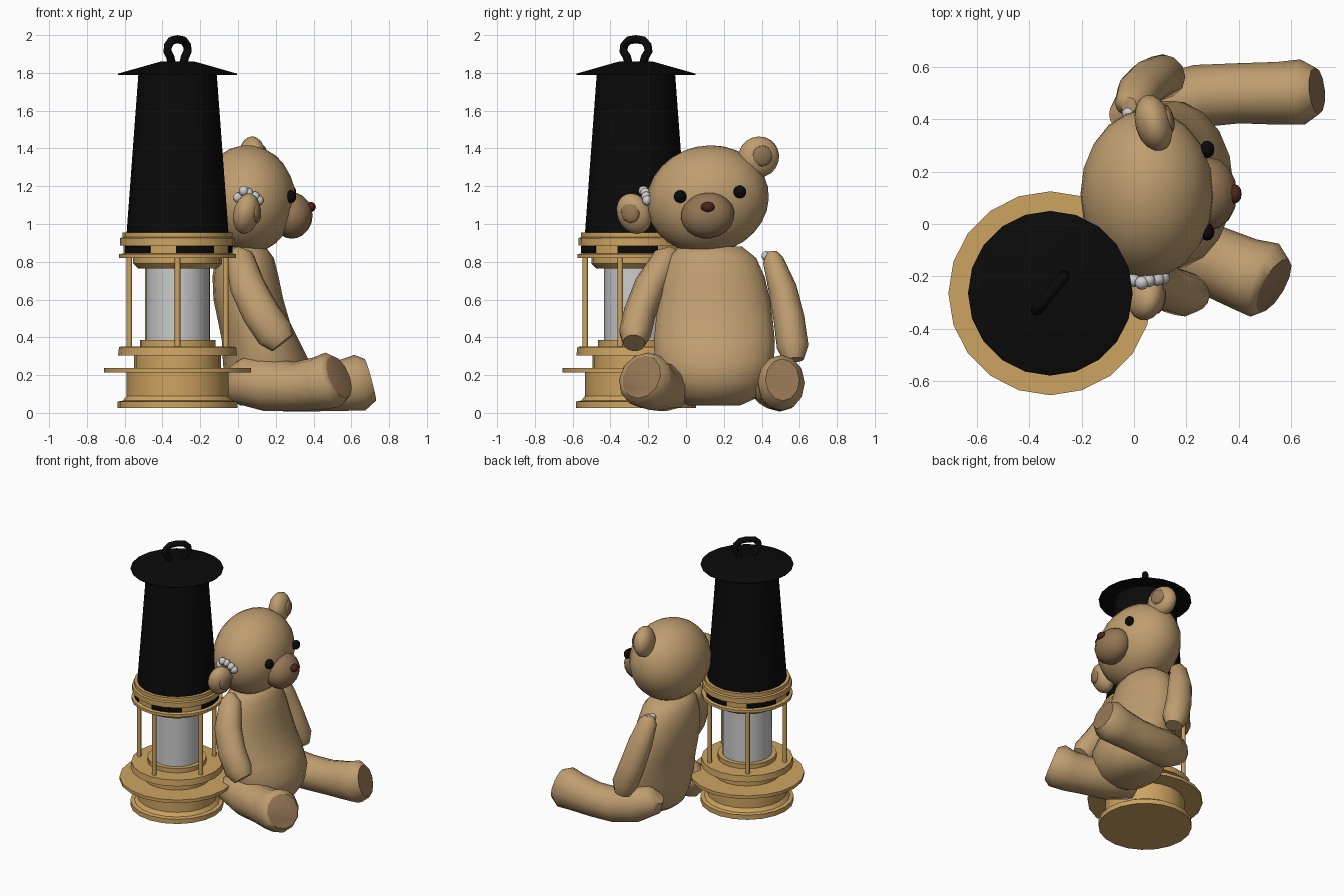
import bpy, bmesh
from math import pi, sin, cos, radians
from mathutils import Vector, Matrix

if "Cube" in bpy.data.objects:
    bpy.data.objects.remove(bpy.data.objects["Cube"])

def material(name, r, g, b):
    m = bpy.data.materials.new(name)
    m.diffuse_color = (r, g, b, 1)
    m.use_nodes = True
    m.node_tree.nodes["Principled BSDF"].inputs["Base Color"].default_value = m.diffuse_color
    return m

FUR = material("fur", .52, .34, .16)
BRASS = material("brass", .61, .37, .12)
BLACK = material("black", .003, .003, .003)
PAD = material("pad", .30, .18, .09)
NOSE = material("nose", .08, .017, .01)

def finish(bm, name, mats, angle=35):
    bmesh.ops.recalc_face_normals(bm, faces=bm.faces[:])
    me = bpy.data.meshes.new(name)
    bm.to_mesh(me)
    bm.free()
    ob = bpy.data.objects.new(name, me)
    bpy.context.collection.objects.link(ob)
    for m in mats:
        if m:
            me.materials.append(m)
    bpy.ops.object.select_all(action='DESELECT')
    ob.select_set(True)
    bpy.context.view_layer.objects.active = ob
    bpy.ops.object.shade_smooth_by_angle(angle=radians(angle))
    return ob

def skin(name, rings, mats, angle=35, end_pad=False):
    """Join rings of points into a capped tube."""
    bm = bmesh.new()
    loops = [[bm.verts.new(p) for p in ring] for ring in rings]
    n = len(loops[0])
    for a, b in zip(loops, loops[1:]):
        for i in range(n):
            j = (i + 1) % n
            bm.faces.new((a[i], a[j], b[j], b[i]))
    bm.faces.new(loops[0])
    cap = bm.faces.new(loops[-1])
    if end_pad:
        cap.material_index = 1
    return finish(bm, name, mats, angle)

LX, LY = -.32, -.265

def lathe(name, profile, mat, n=20):
    rings = [[(LX + r * cos(2 * pi * i / n), LY + r * sin(2 * pi * i / n), z)
              for i in range(n)] for r, z in profile]
    return skin(name, rings, [mat], 30)

def limb(name, pts, up, mats, end_pad=False, n=12):
    """Tube along points (x, y, z, side radius, up radius)."""
    P = [Vector(p[:3]) for p in pts]
    rings = []
    for k, p in enumerate(pts):
        t = (P[min(k + 1, len(P) - 1)] - P[max(k - 1, 0)]).normalized()
        s = Vector(up).cross(t).normalized()
        u = t.cross(s)
        rings.append([P[k] + s * p[3] * cos(2 * pi * i / n) + u * p[4] * sin(2 * pi * i / n)
                      for i in range(n)])
    return skin(name, rings, mats, 50, end_pad)

def ball(name, c, r, mat, rot=(0, 0, 0), n=16, m=10):
    bm = bmesh.new()
    M = Matrix.Translation(c)
    for a, ax in zip(reversed(rot), 'ZYX'):
        M = M @ Matrix.Rotation(radians(a), 4, ax)
    M = M @ Matrix.Diagonal((*r, 1))
    bmesh.ops.create_uvsphere(bm, u_segments=n, v_segments=m, radius=1, matrix=M)
    return finish(bm, name, [mat], 60)

# lantern base, glass, upper collar, chimney, lid
lathe("lantern_base", [(.317, .025), (.317, .06), (.29, .065), (.27, .09), (.27, .215),
                       (.39, .215), (.39, .238), (.23, .238), (.23, .305), (.315, .305),
                       (.31, .35), (.2, .352), (.2, .385), (.1, .385)], BRASS)
lathe("lantern_glass", [(.168, .37), (.168, .78)], None)
lathe("lantern_collar", [(.15, .765), (.21, .765), (.235, .79), (.235, .82), (.31, .82),
                         (.31, .84), (.285, .845), (.285, .885), (.305, .887),
                         (.305, .925), (.292, .93), (.292, .955), (.1, .955)], BRASS)
lathe("lantern_chimney", [(.27, .95), (.207, 1.80)], BLACK)
lathe("lantern_lid", [(.2, 1.79), (.315, 1.79), (.315, 1.796), (.09, 1.86), (.01, 1.861)], BLACK)

# five posts with five dark air slots between them
for k in range(5):
    a = -pi / 2 + k * 2 * pi / 5
    px, py = LX + .268 * cos(a), LY + .268 * sin(a)
    limb("lantern_post", [(px, py, .34, .015, .015), (px, py, .83, .015, .015)],
         (1, 0, 0), [BRASS], n=8)
    bm = bmesh.new()
    cols = []
    for i in range(7):
        b = a + radians(-1.5 + 43 * i / 6)
        cols.append([bm.verts.new((LX + r * cos(b), LY + r * sin(b), z))
                     for r, z in ((.28, .846), (.29, .846), (.29, .884), (.28, .884))])
    for c, d in zip(cols, cols[1:]):
        for i in range(4):
            bm.faces.new((c[i], d[i], d[(i + 1) % 4], c[(i + 1) % 4]))
    bm.faces.new(cols[0])
    bm.faces.new(cols[-1])
    finish(bm, "lantern_air_slot", [BLACK])

# carrying loop on the lid
half = [(.05, 1.85), (.062, 1.885), (.085, 1.915), (.08, 1.945), (.05, 1.972), (.0, 1.978)]
loop = half + [(-u, z) for u, z in reversed(half[:-1])]
limb("lantern_handle", [(LX + .63 * u, LY + .78 * u, z, .022, .022) for u, z in loop],
     (.78, -.63, 0), [BLACK], n=8)

# bear body: stacked ellipses leaning back against the lantern
body = [(.04, .12, .15, .11, .14), (.08, .14, .15, .18, .23), (.16, .15, .15, .22, .29),
        (.27, .15, .15, .23, .32), (.38, .12, .15, .205, .325), (.48, .085, .15, .19, .315),
        (.6, .055, .15, .185, .3), (.72, .04, .145, .175, .275), (.82, .035, .14, .155, .235),
        (.88, .035, .13, .11, .17)]
skin("bear_body", [[(x + a * cos(2 * pi * i / 18), y + b * sin(2 * pi * i / 18), z)
                    for i in range(18)] for z, x, y, a, b in body], [FUR], 60)

# head tilted to one side, with face
ball("bear_head", (.05, .115, 1.13), (.255, .325, .285), FUR, (12, 0, 0), 20, 14)
ball("bear_muzzle", (.285, .115, 1.045), (.11, .142, .122), PAD, (8, 0, 0))
ball("bear_nose", (.385, .115, 1.09), (.027, .037, .027), NOSE, n=12, m=8)
for y, z in ((-.03, 1.145), (.285, 1.17)):
    ball("bear_eye", (.28, y, z), (.028, .034, .034), BLACK, n=12, m=8)

# ears with inner patches
ball("bear_ear_high", (.075, .385, 1.355), (.07, .112, .108), FUR, (20, 0, 15))
ball("bear_ear_high_inner", (.132, .405, 1.36), (.02, .055, .055), PAD, (20, 0, 15), 12, 8)
ball("bear_ear_low", (.045, -.275, 1.055), (.068, .092, .112), FUR, (20, 15, -15))
ball("bear_ear_low_inner", (.1, -.295, 1.06), (.02, .05, .055), PAD, (20, 0, -15), 12, 8)

# arms
limb("bear_arm_near", [(-.01, -.07, .86, .03, .03), (.01, -.10, .82, .075, .075),
                       (.05, -.19, .67, .085, .095), (.12, -.245, .53, .085, .1),
                       (.195, -.27, .42, .085, .1), (.235, -.275, .37, .06, .07)],
     (1, 0, 0), [FUR])
limb("bear_arm_far", [(-.02, .455, .85, .03, .03), (-.01, .46, .81, .055, .065),
                      (.02, .51, .66, .075, .085), (.06, .545, .5, .083, .09),
                      (.11, .565, .35, .085, .09), (.125, .57, .28, .055, .06)],
     (1, 0, 0), [FUR])

# legs with flat sole pads
limb("bear_leg_near", [(-.05, -.06, .22, .05, .06), (.0, -.07, .18, .12, .13),
                       (.15, -.1, .15, .145, .14), (.3, -.14, .14, .135, .13),
                       (.42, -.19, .155, .14, .14), (.5, -.215, .175, .15, .15),
                       (.535, -.235, .19, .115, .12)],
     (0, 0, 1), [FUR, PAD], True)
limb("bear_leg_far", [(-.06, .42, .24, .05, .05), (-.03, .42, .21, .09, .1),
                      (.1, .45, .16, .12, .13), (.25, .49, .13, .12, .122),
                      (.4, .5, .13, .115, .122), (.55, .5, .145, .12, .135),
                      (.645, .505, .16, .125, .15), (.7, .51, .175, .09, .115)],
     (0, 0, 1), [FUR, PAD], True)

# silver beads along the loose seams
for p in ((0, -.215, 1.14), (.03, -.225, 1.175), (.055, -.215, 1.165), (.09, -.21, 1.145),
          (.11, -.205, 1.125), (-.02, .425, .83), (-.025, .44, .805), (.0, .435, .785)):
    ball("seam_bead", p, (.027, .027, .027), None, n=10, m=6)
